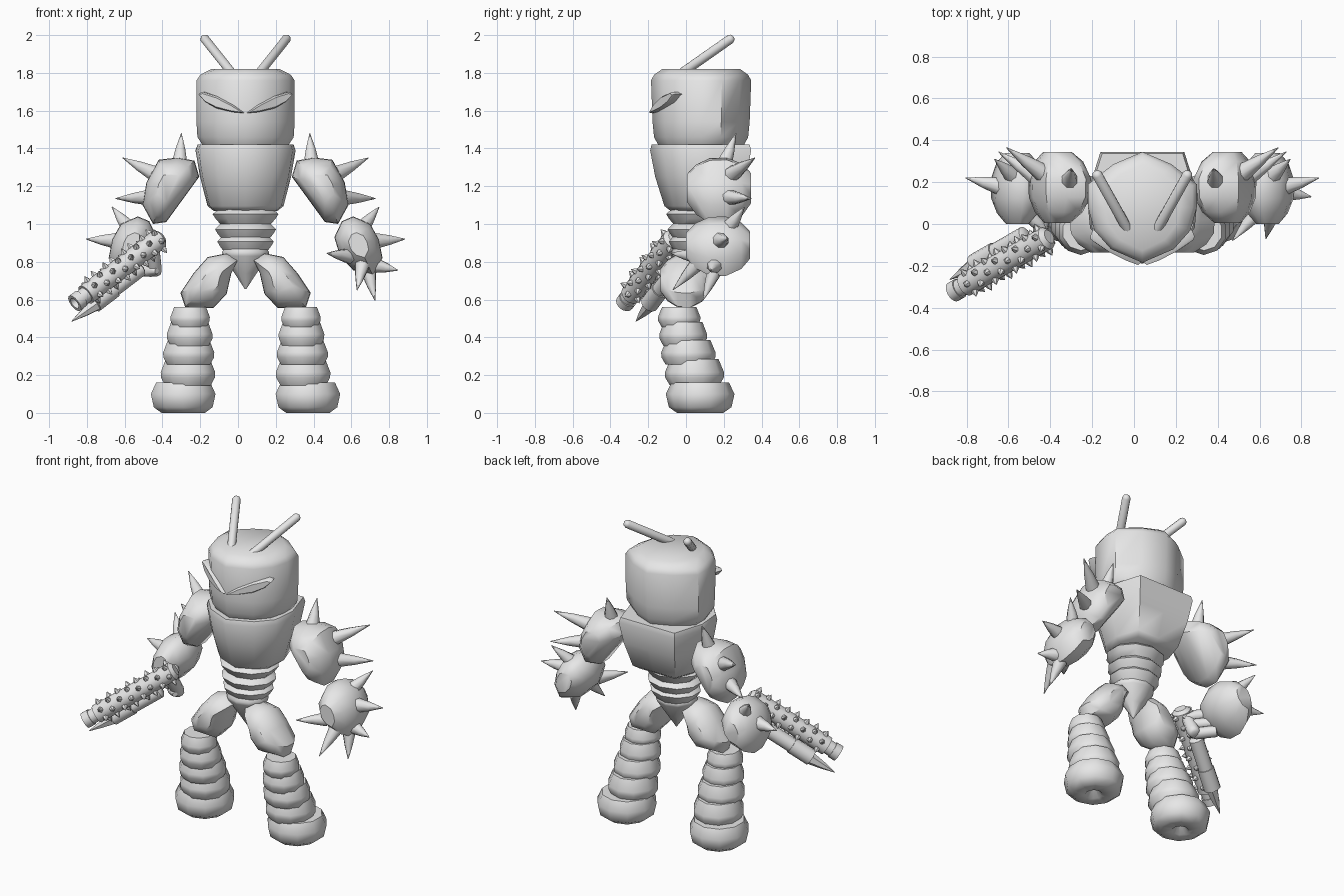
import bpy, bmesh, math
from mathutils import Vector as V

if "Cube" in bpy.data.objects:
    bpy.data.objects.remove(bpy.data.objects["Cube"])

CX = 0.04  # symmetry plane of the body
grey = bpy.data.materials.new("light_grey")
grey.diffuse_color = (0.8, 0.8, 0.8, 1)
grey.use_nodes = True
grey.node_tree.nodes["Principled BSDF"].inputs["Base Color"].default_value = grey.diffuse_color


def finish(name, bm, mirror=False, angle=50):
    bmesh.ops.translate(bm, verts=bm.verts, vec=(-CX, 0, 0))
    bmesh.ops.recalc_face_normals(bm, faces=bm.faces)
    me = bpy.data.meshes.new(name)
    bm.to_mesh(me)
    bm.free()
    for p in me.polygons:
        p.use_smooth = True
    me.set_sharp_from_angle(angle=math.radians(angle))
    me.materials.append(grey)
    ob = bpy.data.objects.new(name, me)
    bpy.context.collection.objects.link(ob)
    ob.location.x = CX
    if mirror:
        ob.modifiers.new("mirror", 'MIRROR').use_mirror_merge = False
    return ob


def loft(bm, rings):
    """Skin a list of equal point rings and cap both ends."""
    loops = [[bm.verts.new(p) for p in r] for r in rings]
    n = len(loops[0])
    for a, b in zip(loops, loops[1:]):
        for i in range(n):
            j = (i + 1) % n
            bm.faces.new((a[i], a[j], b[j], b[i]))
    bm.faces.new(loops[0][::-1])
    bm.faces.new(loops[-1])


def oval(cx, cy, z, rx, ry, n, rot=0.5):
    return [(cx + rx * math.cos(2 * math.pi * (i + rot) / n),
             cy + ry * math.sin(2 * math.pi * (i + rot) / n), z) for i in range(n)]


def tube(bm, p0, p1, profile, n=8):
    """Rings of (t, radius) along p0-p1."""
    p0, p1 = V(p0), V(p1)
    d = (p1 - p0).normalized()
    v = V((0, 1, 0))
    v = (v - d * v.dot(d)).normalized()
    u = v.cross(d)
    loft(bm, [[p0.lerp(p1, t) + r * (u * math.cos(a) + v * math.sin(a))
               for a in (2 * math.pi * (i + 0.5) / n for i in range(n))]
              for t, r in profile])


def spike(bm, base, tip, r, n=8):
    tube(bm, base, tip, [(0, r), (0.5, r * 0.6), (1, 0.002)], n)


def single(name, p0, p1, profile, n=8, mirror=False, angle=50):
    bm = bmesh.new()
    tube(bm, p0, p1, profile, n)
    return finish(name, bm, mirror, angle)


def plan_shape(name, half, sections, angle):
    """Stack a symmetric plan outline; sections are (z, width, depth scale)."""
    pts = half + [(-x, y) for x, y in reversed(half) if x > 0.001]
    bm = bmesh.new()
    loft(bm, [[(CX + x * sx, 0.08 + (y - 0.08) * sy, z) for x, y in pts]
              for z, sx, sy in sections])
    return finish(name, bm, False, angle)


def shell(name, outline, y0, y1):
    """Faceted limb blob: a front outline swelling and shrinking from y0 to y1."""
    cx = sum(p[0] for p in outline) / len(outline)
    cz = sum(p[1] for p in outline) / len(outline)
    bm = bmesh.new()
    loft(bm, [[(cx + (x - cx) * k, y0 + (y1 - y0) * t, cz + (z - cz) * k) for x, z in outline]
              for t, k in ((0, 0.42), (0.15, 0.76), (0.36, 0.98), (0.62, 1), (0.86, 0.78), (1, 0.45))])
    return finish(name, bm, True, 45)


# head and chest
plan_shape("head", [(0, -0.185), (0.15, -0.12), (0.23, -0.03), (0.26, 0.08), (0.26, 0.19),
                    (0.14, 0.285), (0, 0.345)],
           [(1.42, 0.88, 0.86), (1.46, 0.98, 0.94), (1.54, 1, 0.97), (1.76, 1, 1),
            (1.79, 0.92, 0.94), (1.82, 0.7, 0.78)], 50)
plan_shape("chest", [(0, -0.19), (0.16, -0.12), (0.25, -0.02), (0.265, 0.14), (0.2, 0.345), (0, 0.345)],
           [(1.07, 0.64, 0.6), (1.095, 0.76, 0.72), (1.25, 0.91, 0.9),
            (1.39, 1, 1), (1.42, 0.96, 0.97)], 50)

# segmented waist ending in a point
bm = bmesh.new()
for z, r, cy in ((1.04, 0.183, 0.06), (0.96, 0.17, 0.055), (0.895, 0.157, 0.05)):
    loft(bm, [oval(CX, cy, z + dz, r * k, r * k * 0.9, 10)
              for dz, k in ((-0.05, 0.72), (-0.012, 0.91), (0.012, 1), (0.05, 0.76))])
loft(bm, [oval(CX, 0.04, z, r, r * 0.9, 10) for z, r in
          ((0.655, 0.004), (0.74, 0.062), (0.83, 0.125), (0.85, 0.132), (0.875, 0.115))])
finish("waist", bm)

# antennae
single("antenna", (0.105, -0.035, 1.79), (0.264, 0.25, 1.99),
       [(0, 0.025), (0.95, 0.025), (0.985, 0.018), (1, 0.006)], 10, True)

# slanted eyes that follow the curve of the face
leaf = [(0, -0.008), (0.25, -0.024), (0.6, -0.034), (0.85, -0.022), (1, 0.008),
        (0.92, 0.026), (0.6, 0.03), (0.25, 0.013)]
bm = bmesh.new()
rings = []
for push, k in ((-0.03, 1), (0.01, 1), (0.022, 0.75)):
    rings.append([(0.045 + 0.24 * t + push * 0.4, -0.178 + 0.07 * t + 0.06 * t * t - push * 0.9,
                   1.595 + 0.085 * t + v * k)
                  for t, v in ((0.5 + (t - 0.5) * (0.94 if k < 1 else 1), v) for t, v in leaf)])
loft(bm, rings)
finish("eye", bm, True)

# arms and thighs
shell("upper_arm", [(0.31, 1.335), (0.4, 1.352), (0.5, 1.34), (0.565, 1.22), (0.585, 1.1),
                    (0.53, 1.0), (0.46, 1.01), (0.285, 1.25)], 0.005, 0.345)
shell("forearm", [(0.51, 0.93), (0.55, 1.015), (0.61, 1.04), (0.7, 1.0), (0.745, 0.92),
                  (0.765, 0.82), (0.715, 0.725), (0.61, 0.755), (0.54, 0.83)], 0.0, 0.34)
shell("thigh", [(0.08, 0.81), (0.14, 0.845), (0.24, 0.825), (0.315, 0.74), (0.385, 0.635),
                (0.36, 0.56), (0.21, 0.555), (0.14, 0.63), (0.115, 0.74)], -0.135, 0.12)

# arm spikes: base, tip
bm = bmesh.new()
for base, tip in (((0.39, 0.2, 1.31), (0.38, 0.265, 1.48)),
                  ((0.51, 0.24, 1.26), (0.69, 0.365, 1.35)),
                  ((0.54, 0.22, 1.14), (0.728, 0.345, 1.135)),
                  ((0.72, 0.18, 0.91), (0.884, 0.22, 0.92)),
                  ((0.65, 0.22, 0.97), (0.747, 0.31, 1.09))):
    spike(bm, base, tip, 0.046)
finish("arm_spikes", bm, True)

# open claws of the free hand
bm = bmesh.new()
for base, tip in (((0.59, 0.06, 0.83), (0.47, -0.08, 0.845)),
                  ((0.66, 0.06, 0.79), (0.63, -0.07, 0.65)),
                  ((0.69, 0.15, 0.75), (0.725, 0.09, 0.596)),
                  ((0.73, 0.15, 0.78), (0.847, 0.13, 0.755))):
    spike(bm, base, tip, 0.042)
finish("hand_claws", bm)

# lower legs: stacked bands of (z0, z1, x0, x1, y0, y1)
bm = bmesh.new()
for z0, z1, x0, x1, y0, y1 in ((0.145, 0.285, 0.195, 0.495, -0.11, 0.2),
                               (0.255, 0.385, 0.2, 0.482, -0.13, 0.155),
                               (0.355, 0.48, 0.21, 0.462, -0.14, 0.11),
                               (0.455, 0.56, 0.225, 0.442, -0.147, 0.075)):
    loft(bm, [oval((x0 + x1) / 2, (y0 + y1) / 2, z0 + (z1 - z0) * t,
                   (x1 - x0) / 2 * k, (y1 - y0) / 2 * k, 10)
              for t, k in ((0, 0.84), (0.3, 1), (0.5, 1.01), (1, 0.82))])
finish("shin_bands", bm, True)
bm = bmesh.new()
loft(bm, [oval(0.37, 0.075, z, 0.178 * k, 0.18 * k, 10)
          for z, k in ((0.055, 0.08), (0.002, 0.28), (0.0, 0.68), (0.03, 0.92), (0.1, 1.01), (0.16, 0.85))])
finish("foot", bm, True, 60)

# studded gun held by the other hand
S, E = V((-0.405, -0.06, 0.93)), V((-0.865, -0.325, 0.58))
single("gun_barrel", S, E, [(0, 0.035), (0.03, 0.057), (0.87, 0.057), (0.87, 0.044), (0.93, 0.044),
                            (0.93, 0.05), (1, 0.05), (1, 0.032), (0.93, 0.028)], 14, False, 40)
d = (E - S).normalized()
u = d.cross(V((0, 0, 1))).normalized()
w = u.cross(d)
bm = bmesh.new()
for k in range(8):
    p = S.lerp(E, 0.06 + k * 0.105)
    for i in range(6):
        a = 2 * math.pi * (i + 0.5 * (k % 2)) / 6
        out = u * math.cos(a) + w * math.sin(a)
        tube(bm, p + out * 0.048, p + out * 0.086, [(0, 0.018), (0.4, 0.016), (1, 0.001)], 6)
finish("gun_studs", bm)

# lower barrel with a blade tip, and grip
off = V((0.03, 0.09, -0.058))
A, B = S.lerp(E, 0.3) + off, S.lerp(E, 0.84) + off
single("lower_barrel", A, B, [(0, 0.03), (0.03, 0.044), (0.6, 0.044), (0.6, 0.05), (1, 0.05)], 12, False, 40)
bm = bmesh.new()
spike(bm, B - d * 0.02 - V((0, 0, 0.01)), (-0.88, -0.265, 0.485), 0.04, 6)
finish("gun_blade", bm)
single("gun_grip", (-0.45, -0.05, 0.88), (-0.44, 0.03, 0.73),
       [(0, 0.035), (0.8, 0.04), (0.95, 0.034), (1, 0.02)], 10)
bm = bmesh.new()
for z in (0.88, 0.82, 0.76):
    tube(bm, (-0.55, 0.1, z), (-0.43, -0.03, z - 0.01), [(0, 0.035), (0.7, 0.035), (1, 0.015)], 8)
finish("gripping_fingers", bm)
